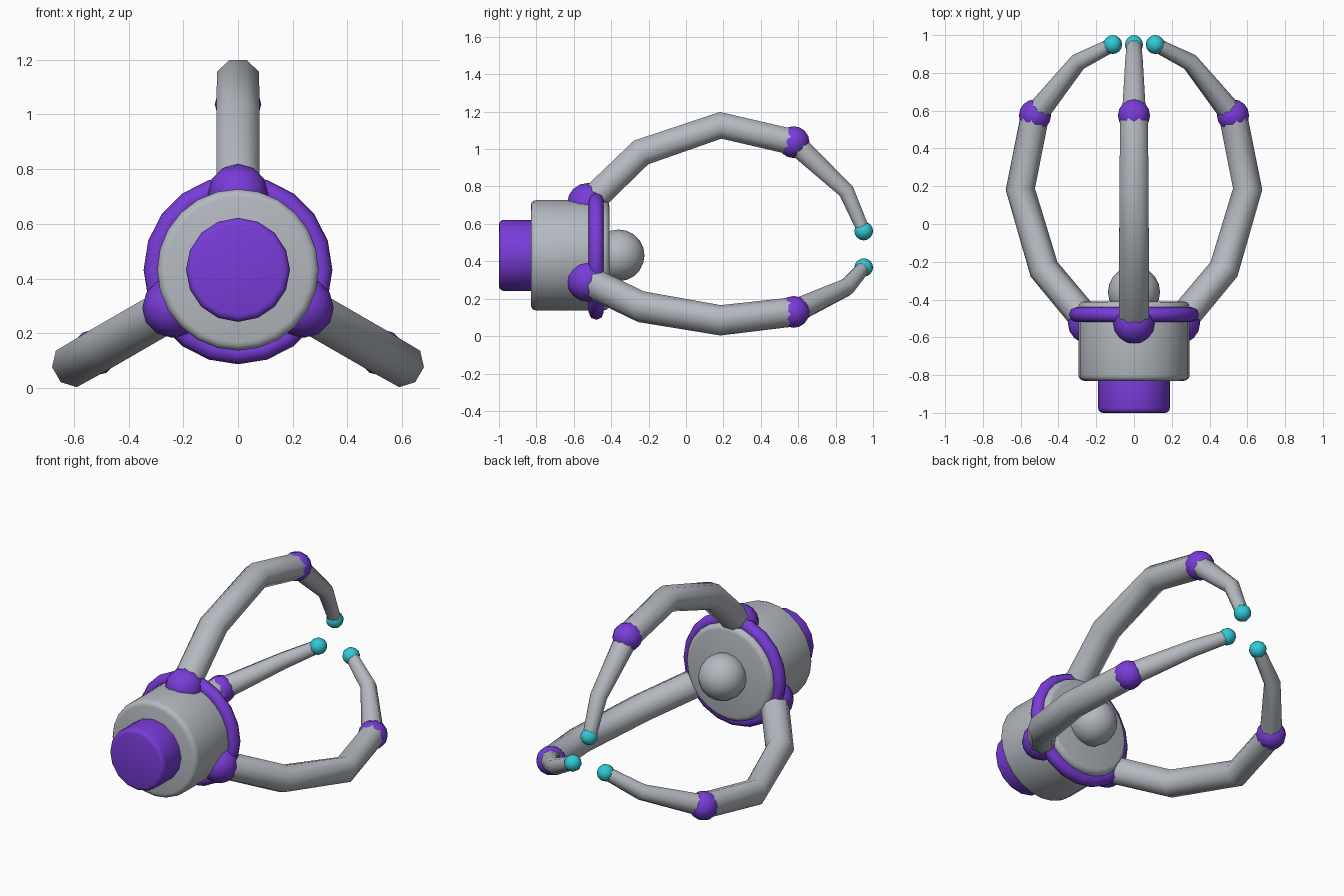
import bpy, bmesh
from math import pi, sin, cos, radians
from mathutils import Matrix, Vector

cube = bpy.data.objects.get("Cube")
if cube:
    bpy.data.objects.remove(cube, do_unlink=True)

AXIS_Z = 0.432
CENTRE = Matrix.Translation((0, 0, AXIS_Z))


def make_material(name, rgb):
    mat = bpy.data.materials.new(name)
    mat.use_nodes = True
    mat.diffuse_color = (*rgb, 1)
    mat.node_tree.nodes["Principled BSDF"].inputs["Base Color"].default_value = (*rgb, 1)
    return mat


GREY = make_material("light grey", (0.46, 0.49, 0.53))
PURPLE = make_material("purple", (0.19, 0.045, 0.69))
CYAN = make_material("cyan", (0.03, 0.59, 0.68))


def finish(bm, name, mat, matrix=CENTRE, angle=60):
    bm.transform(matrix)
    bmesh.ops.recalc_face_normals(bm, faces=bm.faces)
    mesh = bpy.data.meshes.new(name)
    bm.to_mesh(mesh)
    bm.free()
    mesh.materials.append(mat)
    obj = bpy.data.objects.new(name, mesh)
    bpy.context.collection.objects.link(obj)
    bpy.ops.object.select_all(action="DESELECT")
    obj.select_set(True)
    bpy.context.view_layer.objects.active = obj
    bpy.ops.object.shade_smooth_by_angle(angle=radians(angle))
    return obj


def loft(bm, rings, closed=False):
    """Skin a list of vertex rings; cap the ends unless closed."""
    n = len(rings[0])
    pairs = list(zip(rings, rings[1:]))
    if closed:
        pairs.append((rings[-1], rings[0]))
    else:
        bm.faces.new(rings[0])
        bm.faces.new(rings[-1])
    for a, b in pairs:
        for i in range(n):
            bm.faces.new((a[i], a[(i + 1) % n], b[(i + 1) % n], b[i]))


def lathe(name, profile, sides, mat, closed=False):
    """Turn (y, radius) points around the y axis."""
    bm = bmesh.new()
    rings = [[bm.verts.new((r * sin(2 * pi * i / sides), y, r * cos(2 * pi * i / sides)))
              for i in range(sides)] for y, r in profile]
    loft(bm, rings, closed)
    return finish(bm, name, mat, angle=50)


def rounded_drum(name, y0, y1, radius, bevel, sides, mat):
    steps = [i * pi / 6 for i in range(4)]
    front = [(y0 + bevel * (1 - sin(a)), radius - bevel * (1 - cos(a))) for a in reversed(steps)]
    back = [(y1 - bevel * (1 - sin(a)), radius - bevel * (1 - cos(a))) for a in steps]
    return lathe(name, front + back, sides, mat)


def ball(name, y, r, radius, mat, matrix=CENTRE, segments=12, rings=8):
    bm = bmesh.new()
    bmesh.ops.create_uvsphere(bm, u_segments=segments, v_segments=rings, radius=radius)
    bm.transform(Matrix.Translation((0, y, r)) @ Matrix.Rotation(pi / 2, 4, "X"))
    return finish(bm, name, mat, matrix)


def tube(name, path, mat, matrix):
    """Octagonal tapered tube through (y, r, thickness) points in the x = 0 plane."""
    bm = bmesh.new()
    pts = [Vector((0, y, r)) for y, r, _ in path]
    side = Vector((1, 0, 0))
    rings = []
    for k, p in enumerate(pts):
        into = (p - pts[k - 1]).normalized() if k else Vector()
        out = (pts[k + 1] - p).normalized() if k + 1 < len(pts) else Vector()
        up = side.cross((into + out).normalized())
        size = path[k][2]
        rings.append([bm.verts.new(p + side * size * cos(a) + up * size * 0.93 * sin(a))
                      for a in (pi / 8 + i * pi / 4 for i in range(8))])
    loft(bm, rings)
    return finish(bm, name, mat, matrix)


# Body, collar ring, rear cap and palm ball
rounded_drum("body", -0.83, -0.41, 0.295, 0.03, 24, GREY)
rounded_drum("end_cap", -1.0, -0.78, 0.19, 0.025, 16, PURPLE)
lathe("collar_ring", [(-0.48 + 0.04 * cos(i * pi / 4), 0.305 + 0.04 * sin(i * pi / 4))
                      for i in range(8)], 20, PURPLE, closed=True)
ball("palm_ball", -0.36, 0, 0.138, GREY, segments=16, rings=10)

# Three jointed fingers spaced evenly around the body
LOWER = [(-0.52, 0.28, 0.086), (-0.24, 0.55, 0.086), (0.185, 0.695, 0.083), (0.575, 0.605, 0.08)]
UPPER = [(0.575, 0.605, 0.068), (0.858, 0.342, 0.05), (0.95, 0.13, 0.04)]
for i, where in enumerate(("top", "left", "right")):
    place = CENTRE @ Matrix.Rotation(i * 2 * pi / 3, 4, "Y")
    tube(where + "_lower_finger", LOWER, GREY, place)
    tube(where + "_upper_finger", UPPER, GREY, place)
    ball(where + "_shoulder_joint", -0.525, 0.277, 0.11, PURPLE, place)
    ball(where + "_knuckle", 0.575, 0.605, 0.085, PURPLE, place)
    ball(where + "_fingertip", 0.95, 0.13, 0.05, CYAN, place, 10, 8)
